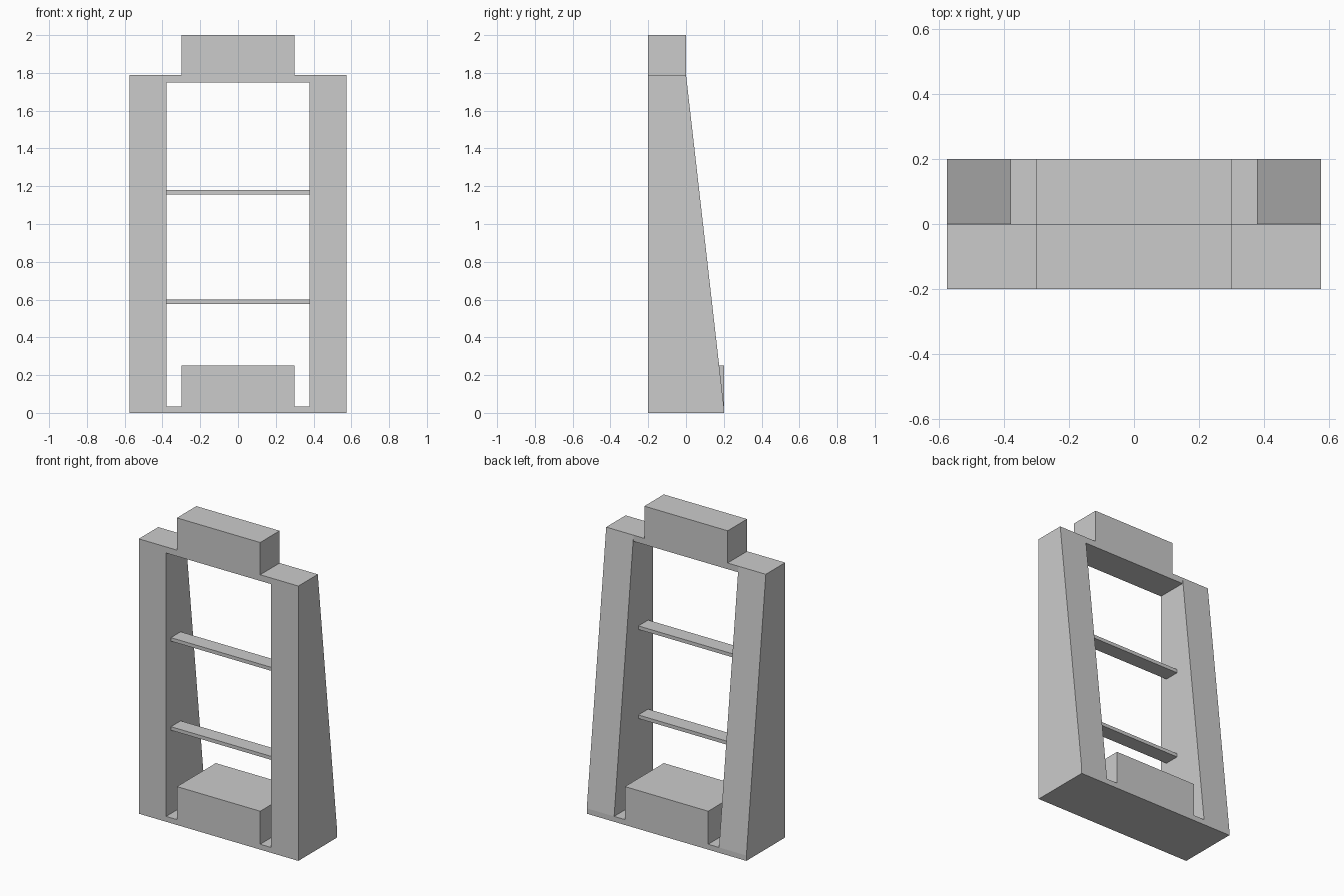
import bpy
import bmesh

cube = bpy.data.objects.get("Cube")
if cube:
    bpy.data.objects.remove(cube, do_unlink=True)

GREY = (0.6, 0.6, 0.6, 1.0)
grey = bpy.data.materials.new("plain grey")
grey.use_nodes = True
grey.diffuse_color = GREY
grey.node_tree.nodes["Principled BSDF"].inputs["Base Color"].default_value = GREY

HALF_WIDTH, INNER = 0.575, 0.378
FRONT, BACK = -0.2, 0.2
BASE_TOP, BAR_LOW, BAR_TOP = 0.035, 1.75, 1.79


def extrude_profile(name, x0, x1, profile):
    """Sweep a (y, z) side profile from x0 to x1."""
    bm = bmesh.new()
    face = bm.faces.new([bm.verts.new((x0, y, z)) for y, z in profile])
    swept = bmesh.ops.extrude_face_region(bm, geom=[face])["geom"]
    moved = [v for v in swept if isinstance(v, bmesh.types.BMVert)]
    bmesh.ops.translate(bm, verts=moved, vec=(x1 - x0, 0, 0))
    bmesh.ops.recalc_face_normals(bm, faces=bm.faces)
    mesh = bpy.data.meshes.new(name)
    bm.to_mesh(mesh)
    bm.free()
    mesh.materials.append(grey)
    obj = bpy.data.objects.new(name, mesh)
    bpy.context.scene.collection.objects.link(obj)
    return obj


def box(name, half_x, y0, y1, z0, z1):
    return extrude_profile(name, -half_x, half_x,
                           [(y0, z0), (y1, z0), (y1, z1), (y0, z1)])


# Base plate and the block standing on it
box("base_plate", HALF_WIDTH, FRONT, BACK, 0, BASE_TOP)
box("base_block", 0.3, FRONT, BACK, BASE_TOP, 0.25)

# Side posts with a sloping back
post_profile = [(FRONT, BASE_TOP), (BACK, BASE_TOP), (0, BAR_TOP), (FRONT, BAR_TOP)]
for side, sign in (("left", 1), ("right", -1)):
    extrude_profile(side + "_post", sign * INNER, sign * HALF_WIDTH, post_profile)

# Crossbar between the posts, and the block above it
box("top_bar", INNER, FRONT, 0, BAR_LOW, BAR_TOP)
box("top_block", 0.3, FRONT, 0, BAR_TOP, 2.0)

# Thin rungs
for name, top in (("lower_rung", 0.6), ("upper_rung", 1.18)):
    box(name, INNER, -0.15, -0.05, top - 0.023, top)
